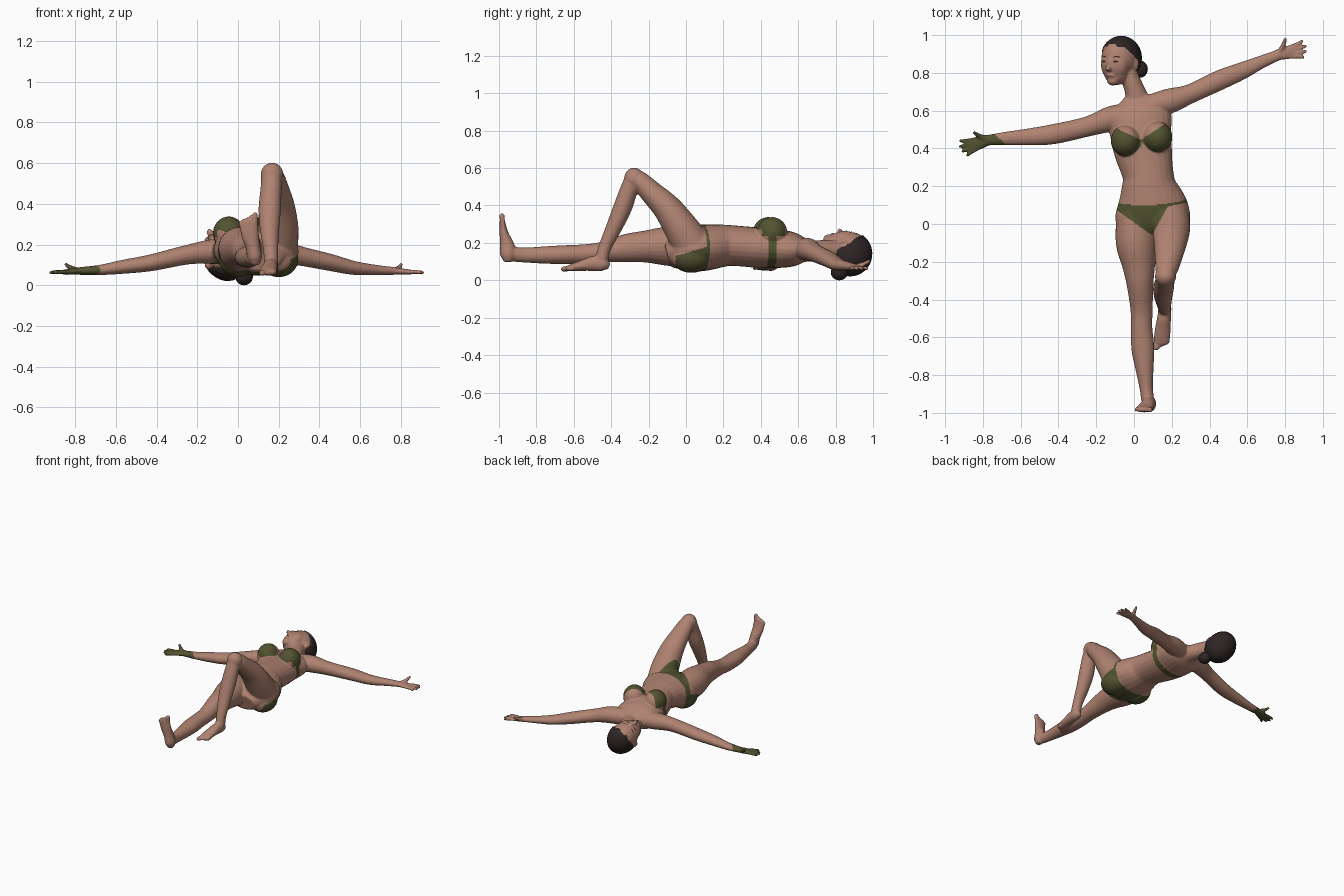
import bpy, bmesh, math
from mathutils import Vector, Matrix
from mathutils.bvhtree import BVHTree

if "Cube" in bpy.data.objects:
    bpy.data.objects.remove(bpy.data.objects["Cube"])


def material(name, rgb):
    m = bpy.data.materials.new(name)
    m.diffuse_color = (*rgb, 1)
    m.use_nodes = True
    m.node_tree.nodes["Principled BSDF"].inputs["Base Color"].default_value = m.diffuse_color
    return m


SKIN = material("skin", (0.43, 0.225, 0.165))
GREEN = material("olive swimwear", (0.085, 0.085, 0.03))
HAIR = material("dark hair", (0.028, 0.018, 0.018))
LIPS = material("lips", (0.26, 0.105, 0.085))


def make_object(name, bm, *mats):
    bmesh.ops.recalc_face_normals(bm, faces=bm.faces)
    mesh = bpy.data.meshes.new(name)
    bm.to_mesh(mesh)
    bm.free()
    obj = bpy.data.objects.new(name, mesh)
    bpy.context.collection.objects.link(obj)
    for m in mats:
        mesh.materials.append(m)
    for p in mesh.polygons:
        p.use_smooth = True
    return obj


def ball(bm, centre, radii, frame=Matrix()):
    mat = frame @ Matrix.Translation(centre) @ Matrix.Diagonal((*radii, 1))
    return bmesh.ops.create_uvsphere(bm, u_segments=32, v_segments=20, radius=1, matrix=mat)["verts"]


def spline(pts, steps=4):
    """Smooth curve through points holding (x, y, z, half width, half depth)."""
    p = [Vector(q) for q in pts]
    p = [p[0] * 2 - p[1]] + p + [p[-1] * 2 - p[-2]]
    out = []
    for a, b, c, d in zip(p, p[1:], p[2:], p[3:]):
        for k in range(steps):
            t = k / steps
            out.append(0.5 * (2 * b + (c - a) * t + (2 * a - 5 * b + 4 * c - d) * t * t
                              + (3 * b - a - 3 * c + d) * t ** 3))
    return out + [p[-2]]


def tube(bm, pts, ref=(0, 0, 1), n=24):
    """Closed limb with an elliptical section and rounded ends."""
    c = spline(pts)
    pos = [Vector(q[:3]) for q in c]
    rad = [(q[3], q[4]) for q in c]
    for end, nxt in ((0, 1), (-1, -2)):
        d = (pos[end] - pos[nxt]).normalized() * min(rad[end]) * 0.6
        r = (rad[end][0] * 0.65, rad[end][1] * 0.65)
        at = 0 if end == 0 else len(pos)
        pos.insert(at, pos[end] + d)
        rad.insert(at, r)
    rings = []
    for i, (o, (a, b)) in enumerate(zip(pos, rad)):
        t = (pos[min(i + 1, len(pos) - 1)] - pos[max(i - 1, 0)]).normalized()
        u = t.cross(Vector(ref)).normalized()
        v = u.cross(t)
        rings.append([bm.verts.new(o + u * a * math.cos(w) + v * b * math.sin(w))
                      for w in (2 * math.pi * k / n for k in range(n))])
    for r, s in zip(rings, rings[1:]):
        for k in range(n):
            bm.faces.new((r[k], r[(k + 1) % n], s[(k + 1) % n], s[k]))
    bm.faces.new(rings[0][::-1])
    bm.faces.new(rings[-1])


body = bmesh.new()

# torso, seat and chest
tube(body, [(.025, .65, .165, .10, .055), (.03, .58, .165, .165, .09), (.035, .48, .17, .162, .105),
            (.05, .38, .175, .153, .108), (.075, .26, .185, .135, .108), (.08, .20, .185, .148, .113),
            (.095, .10, .175, .188, .124), (.1, .02, .165, .198, .12), (.1, -.04, .15, .17, .10)])
for x, y in ((0, .03), (.2, .03)):
    ball(body, (x, y, .125), (.095, .11, .085))
for x, y in ((-.045, .44), (.125, .46)):
    ball(body, (x, y, .255), (.078, .082, .083))

# neck
tube(body, [(.02, .60, .155, .09, .06), (.012, .68, .158, .06, .056), (-.012, .75, .16, .05, .055),
            (-.045, .83, .155, .05, .055)])

# arms
tube(body, [(.1, .63, .165, .06, .06), (.19, .652, .165, .066, .06), (.3, .69, .145, .051, .048),
            (.45, .76, .113, .053, .042), (.57, .81, .085, .046, .034), (.68, .86, .075, .034, .025),
            (.77, .897, .07, .028, .019)])
tube(body, [(-.04, .58, .165, .06, .06), (-.13, .555, .165, .066, .06), (-.25, .515, .15, .053, .048),
            (-.43, .475, .11, .053, .041), (-.57, .46, .09, .044, .034), (-.68, .453, .075, .035, .025),
            (-.78, .443, .07, .028, .019)])


def hand(wrist, d, n, thumb):
    d, n, w = Vector(d), Vector(n), Vector(wrist)

    def at(along, across, z, a, b):
        q = w + d * along + n * across
        return (q.x, q.y, z, a, b)
    tube(body, [at(-.01, 0, .07, .026, .018), at(.04, .002, .068, .036, .016), at(.085, 0, .064, .036, .013)])
    for i, length in enumerate((.145, .156, .15, .132)):
        off = .028 - .019 * i
        tube(body, [at(.07, off * .9, .065, .011, .011), at(.11, off * 1.15, .066, .011, .011),
                    at(length, off * 1.5, .062, .009, .009)], n=12)
    tube(body, [at(.015, .015, .075, .014, .013), at(.045, thumb * .65, .088, .012, .012),
                at(.06, thumb, .104, .009, .009)], n=12)


hand((.76, .895, 0), (.97, .22, 0), (-.22, .97, 0), .075)
hand((-.77, .445, 0), (-.95, -.31, 0), (-.31, .95, 0), .062)

# straight leg with upright foot
tube(body, [(0, .05, .17, .095, .105), (.01, -.1, .182, .106, .104), (.025, -.22, .18, .087, .085),
            (.032, -.32, .172, .071, .075), (.04, -.45, .15, .059, .055), (.04, -.55, .14, .057, .052),
            (.047, -.66, .137, .061, .05), (.055, -.76, .135, .049, .046), (.064, -.86, .135, .036, .04),
            (.072, -.93, .14, .034, .04)])
tube(body, [(.085, -.952, .115, .028, .032), (.082, -.952, .14, .036, .043), (.073, -.957, .19, .036, .038),
            (.06, -.972, .245, .043, .025), (.052, -.98, .295, .046, .017), (.048, -.982, .32, .042, .014)],
     ref=(0, 1, 0))

# bent leg with foot on the ground
tube(body, [(.195, .03, .19, .1, .105), (.197, -.03, .285, .1, .092), (.192, -.1, .385, .088, .077),
            (.182, -.18, .465, .072, .063), (.172, -.24, .525, .06, .053), (.168, -.265, .545, .05, .048)])
ball(body, (.167, -.277, .542), (.056, .054, .06))
tube(body, [(.165, -.282, .54, .05, .047), (.162, -.31, .47, .052, .048), (.156, -.342, .38, .055, .05),
            (.155, -.386, .28, .048, .043), (.16, -.432, .18, .037, .035), (.163, -.452, .11, .034, .036)])
tube(body, [(.165, -.425, .08, .026, .026), (.164, -.44, .085, .034, .036), (.16, -.49, .09, .036, .041),
            (.153, -.55, .08, .041, .03), (.147, -.61, .068, .043, .02), (.146, -.632, .063, .039, .015)])

# toes of both feet
for i in range(5):
    r = .014 if i == 0 else .011
    x = .084 - .018 * i
    tube(body, [(x, -.98, .30, r, r), (x, -.984, .35 - .012 * i, r, r)], ref=(0, 1, 0), n=12)
    x = .118 + .015 * i
    tube(body, [(x, -.60, .063, r, r), (x - .001, -.66 + .009 * i, .06, r, r)], n=12)

# head, built in its own frame: side, forward, up
f = Vector((-.5, -.03, .86)).normalized()
u = Vector((0, 1, .03))
u = (u - f * u.dot(f)).normalized()
s = f.cross(u)
HEAD = Matrix.Translation((-.07, .878, .145)) @ Matrix((s, f, u)).transposed().to_4x4()
ball(body, (0, 0, 0), (.097, .118, .112), HEAD)
ball(body, (0, .058, -.03), (.08, .066, .09), HEAD)
ball(body, (0, .045, -.065), (.07, .068, .076), HEAD)
ball(body, (0, .085, -.115), (.032, .03, .028), HEAD)
ball(body, (0, .128, -.052), (.017, .026, .014), HEAD)
ball(body, (0, .118, -.03), (.011, .019, .034), HEAD)
ball(body, (0, .105, -.09), (.026, .018, .014), HEAD)
for side in (-1, 1):
    ball(body, (side * .092, -.002, -.03), (.014, .02, .032), HEAD)

# fuse the parts into one soft skin
person = make_object("body", body)
rm = person.modifiers.new("fuse", 'REMESH')
rm.mode = 'VOXEL'
rm.voxel_size = .006
sm = person.modifiers.new("soften", 'SMOOTH')
sm.factor = .5
sm.iterations = 5
dg = bpy.context.evaluated_depsgraph_get()
mesh = bpy.data.meshes.new_from_object(person.evaluated_get(dg))
person.modifiers.clear()
person.data = mesh
mesh.materials.clear()
mesh.materials.append(SKIN)
mesh.materials.append(GREEN)


# swimwear by position
def is_brief(x, y, z):
    top = .10 + .6 * (x - .08) ** 2 + .03 * (x - .1)
    front = .08 - .72 * (x + .1) if x < .1 else min(.087 + .2 * (x - .15), 1.8 * (x - .1) - .05)
    w = min(1, max(0, (.18 - z) / .05))
    return front * (1 - w) - .055 * w < y < top


def is_top(x, y, z):
    if not -.135 < x < .215:
        return False
    d = x - .037
    if z < .235:
        return .425 + .1 * d < y < .47 + .1 * d
    bx, by = (-.045, .44) if d < 0 else (.125, .46)
    low = by - .02 - .062 * math.cos(min(1, abs(x - bx) / .09) * math.pi / 2)
    return low < y < .445 + .58 * abs(d) + .1 * d


for p in mesh.polygons:
    p.use_smooth = True
    p.material_index = int(is_brief(*p.center) or is_top(*p.center))

# hair: a cap whose face side sinks into the head, plus a bun
cap = bmesh.new()
for v in ball(cap, (0, 0, 0), (1, 1, 1)):
    c = Vector((v.co.x * .104, v.co.y * .126 - .004, v.co.z * .118))
    line = .012 + (1.15 if c.z > 0 else .4) * c.z
    v.co = HEAD @ (c if c.y < line and c.z > -.1 else c * .84)
make_object("hair", cap, HAIR)
bun = bmesh.new()
ball(bun, (.03, .82, .043), (.043, .046, .043))
make_object("hair_bun", bun, HAIR)

# eyes, brows and lips laid on the face
tree = BVHTree.FromPolygons([v.co for v in mesh.vertices], [p.vertices for p in mesh.polygons])


def face_patch(name, x, z, w, h, mat, arch=0):
    bm = bmesh.new()

    def drop(px, pz):
        hit = tree.ray_cast(HEAD @ Vector((px, .4, pz)), -f)[0]
        return bm.verts.new(hit + f * .003)
    mid = drop(x, z)
    rings = []
    for k in (.5, 1):
        rings.append([drop(x + w * k * math.cos(a), z + h * k * math.sin(a) - arch * (k * math.cos(a)) ** 2)
                      for a in (2 * math.pi * i / 16 for i in range(16))])
    for i in range(16):
        j = (i + 1) % 16
        bm.faces.new((mid, rings[0][i], rings[0][j]))
        bm.faces.new((rings[0][i], rings[1][i], rings[1][j], rings[0][j]))
    make_object(name, bm, mat)


for side, label in ((-1, "left"), (1, "right")):
    face_patch(label + "_eye", side * .036, -.014, .014, .005, HAIR)
    face_patch(label + "_brow", side * .038, .012, .02, .003, HAIR, .005)
face_patch("mouth", 0, -.09, .022, .006, LIPS)
